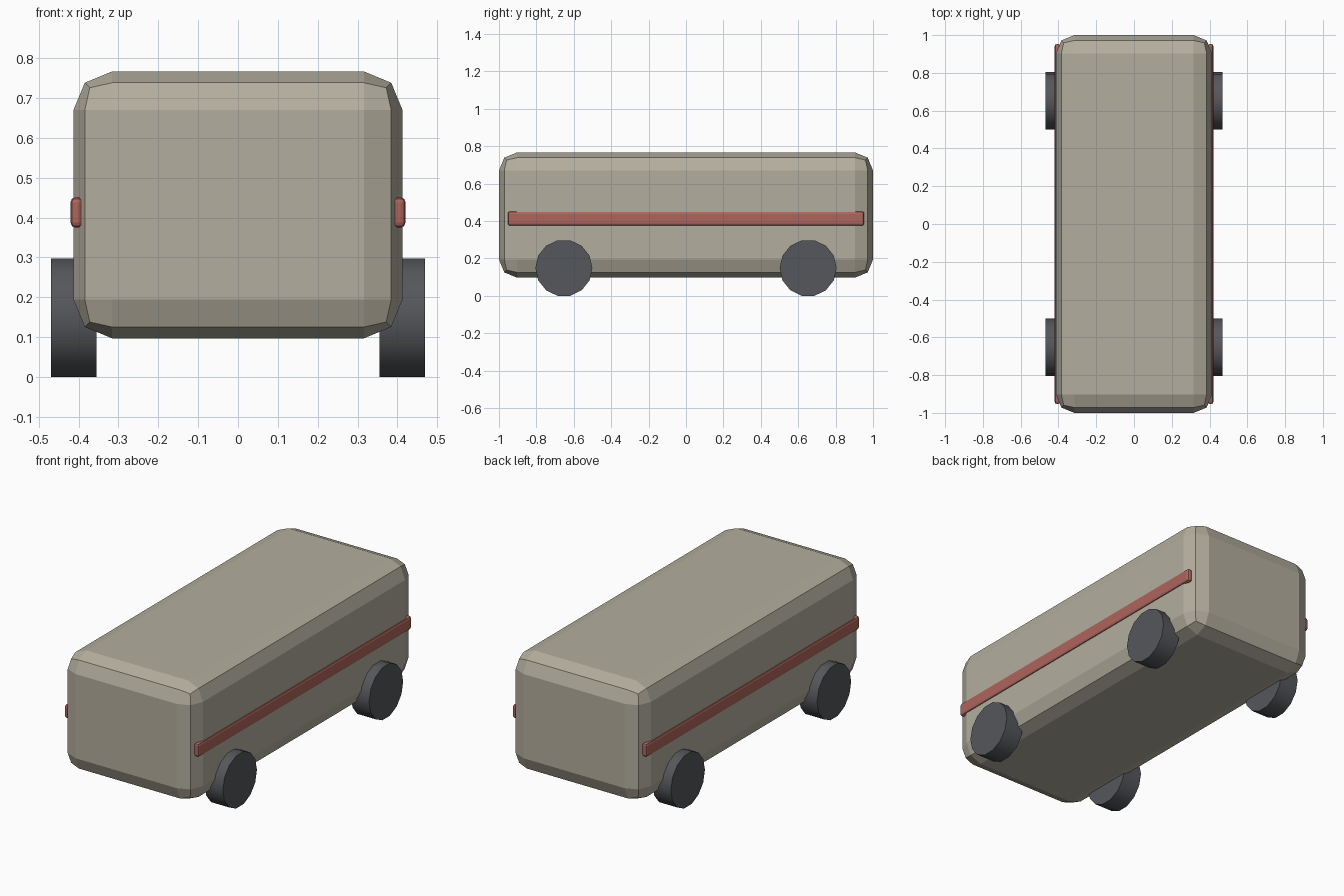
import bpy
import math

if "Cube" in bpy.data.objects:
    bpy.data.objects.remove(bpy.data.objects["Cube"])


def material(name, color):
    m = bpy.data.materials.new(name)
    m.diffuse_color = (*color, 1)
    m.use_nodes = True
    m.node_tree.nodes["Principled BSDF"].inputs["Base Color"].default_value = m.diffuse_color
    return m


PAINT = material("body paint", (0.45, 0.42, 0.34))
RED = material("stripe red", (0.42, 0.13, 0.11))
RUBBER = material("rubber", (0.09, 0.095, 0.105))


def bevelled_box(name, center, size, bevel, mat):
    bpy.ops.mesh.primitive_cube_add(size=1, location=center)
    ob = bpy.context.object
    ob.name = name
    ob.scale = size
    bpy.ops.object.transform_apply(location=False, rotation=False, scale=True)
    mod = ob.modifiers.new("Bevel", 'BEVEL')
    mod.width = bevel
    mod.segments = 2
    ob.data.materials.append(mat)
    return ob


# Van body with chamfered rounding on every edge
bevelled_box("body", (0, 0, 0.432), (0.826, 2.0, 0.67), 0.097, PAINT)

for side, sx in (("left", -1), ("right", 1)):
    # Trim strip along the flank
    bevelled_box(side + "_side_stripe", (sx * 0.405, 0, 0.413),
                 (0.031, 1.906, 0.076), 0.0125, RED)

    # 14-sided wheels
    for end, sy in (("front", -1), ("rear", 1)):
        bpy.ops.mesh.primitive_cylinder_add(
            vertices=14, radius=0.1523, depth=0.114,
            location=(sx * 0.412, sy * 0.653, 0.1485),
            rotation=(0, math.pi / 2, 0))
        wheel = bpy.context.object
        wheel.name = f"{end}_{side}_wheel"
        # Turn about the axle so a flat side rests on the ground
        bpy.ops.object.transform_apply(location=False, rotation=True, scale=False)
        wheel.rotation_euler.x = math.pi / 14
        if min((wheel.rotation_euler.to_matrix() @ v.co).z
               for v in wheel.data.vertices) < -0.15:
            wheel.rotation_euler.x = 0
        wheel.data.materials.append(RUBBER)
        bpy.ops.object.shade_smooth_by_angle(angle=math.radians(30))
